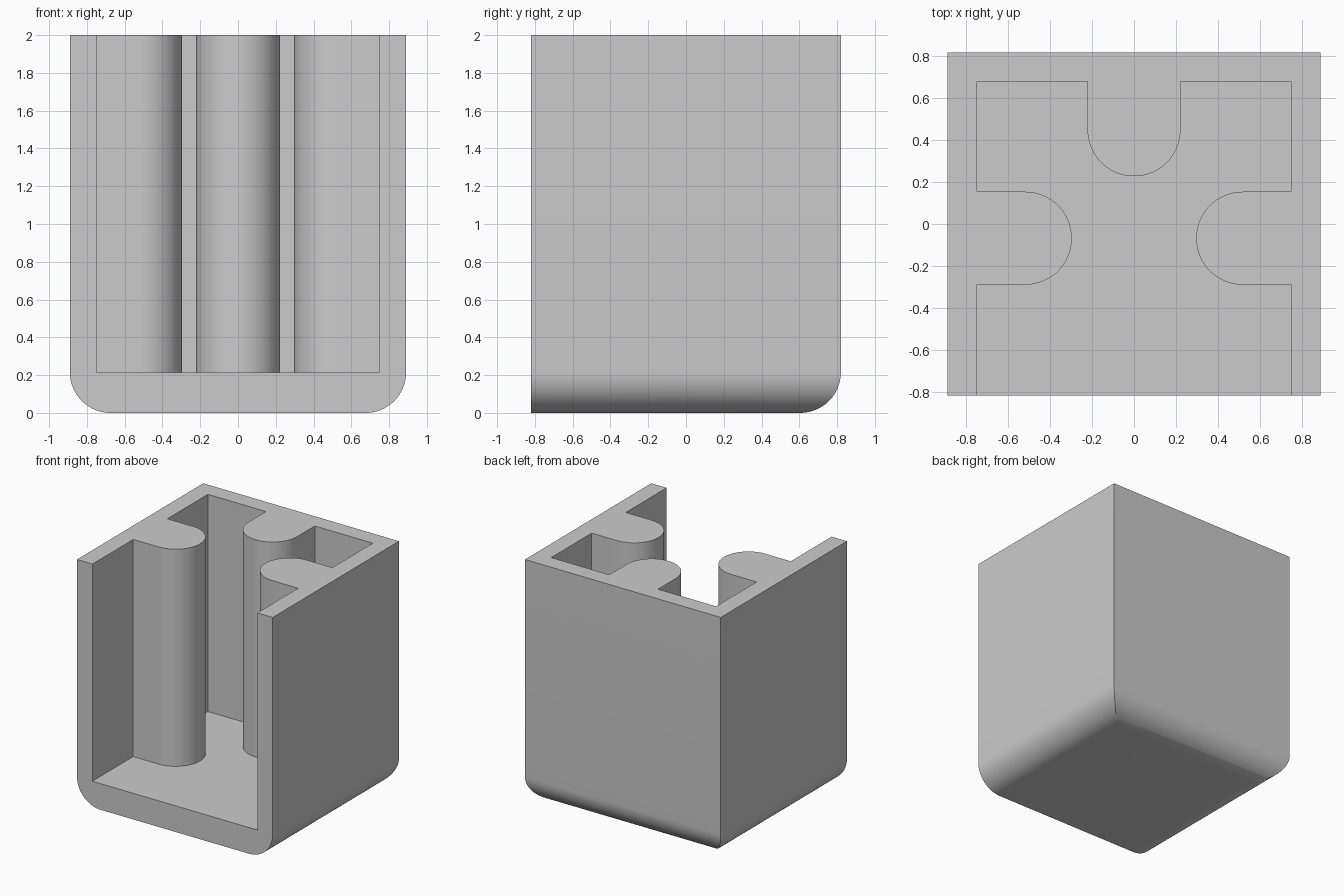
import bpy, bmesh, math

if "Cube" in bpy.data.objects:
    bpy.data.objects.remove(bpy.data.objects["Cube"])

HX, HY, H = 0.89, 0.82, 2.0      # outer half sizes and height
IX, IY, FLOOR = 0.75, 0.68, 0.215  # cavity half width, back wall, floor level
R_EDGE, R_RIB = 0.215, 0.222     # bottom rounding, rib nose radius

grey = bpy.data.materials.new("grey")
grey.diffuse_color = (0.6, 0.6, 0.6, 1)
grey.use_nodes = True
grey.node_tree.nodes["Principled BSDF"].inputs["Base Color"].default_value = grey.diffuse_color


def loft(name, rings):
    """Solid skinned through rings of equal point count, bottom to top."""
    bm = bmesh.new()
    loops = [[bm.verts.new(p) for p in ring] for ring in rings]
    n = len(loops[0])
    for a, b in zip(loops, loops[1:]):
        for i in range(n):
            j = (i + 1) % n
            bm.faces.new((a[i], a[j], b[j], b[i]))
    bm.faces.new(loops[0][::-1])
    bm.faces.new(loops[-1])
    bmesh.ops.recalc_face_normals(bm, faces=bm.faces)
    mesh = bpy.data.meshes.new(name)
    bm.to_mesh(mesh)
    bm.free()
    mesh.materials.append(grey)
    obj = bpy.data.objects.new(name, mesh)
    bpy.context.collection.objects.link(obj)
    return obj


def arc(cx, cy, start, end, steps=32):
    """Points on a rib nose, angles in degrees."""
    return [(cx + R_RIB * math.cos(math.radians(start + (end - start) * i / steps)),
             cy + R_RIB * math.sin(math.radians(start + (end - start) * i / steps)))
            for i in range(steps + 1)]


# Outer block: bottom rounded on the left, right and back, square at the front
rings = []
for i in range(17):
    t = math.pi / 2 * i / 16
    d, z = R_EDGE * (1 - math.sin(t)), R_EDGE * (1 - math.cos(t))
    x, y = HX - d, HY - d
    rings.append([(-x, -HY, z), (x, -HY, z), (x, y, z), (-x, y, z)])
rings.append([(px, py, H) for px, py, _ in rings[-1]])
housing = loft("housing", rings)

# Cavity outline, right half: side rib, back corner, half of the back rib
side_x, side_y, back_y = 0.519, -0.068, 0.45
right = [(IX, -HY - 0.2), (IX, side_y - R_RIB)]
right += arc(side_x, side_y, 270, 90)
right += [(IX, side_y + R_RIB), (IX, IY), (R_RIB, IY)]
right += arc(0, back_y, 0, -90, 16)
outline = right + [(-x, y) for x, y in right[-2::-1]]
cutter = loft("cavity_cutter", [[(x, y, z) for x, y in outline] for z in (FLOOR, H + 0.2)])
cutter.hide_render = True

# Carve the cavity, leaving the walls, floor and three ribs
bpy.context.view_layer.objects.active = housing
housing.select_set(True)
cutter.select_set(False)
cut = housing.modifiers.new("cavity", 'BOOLEAN')
cut.operation = 'DIFFERENCE'
cut.solver = 'EXACT'
cut.object = cutter
bpy.ops.object.modifier_apply(modifier=cut.name)
bpy.data.objects.remove(cutter)

# Smooth the curved faces, keep the edges sharp
bpy.ops.object.shade_smooth_by_angle(angle=math.radians(30))
